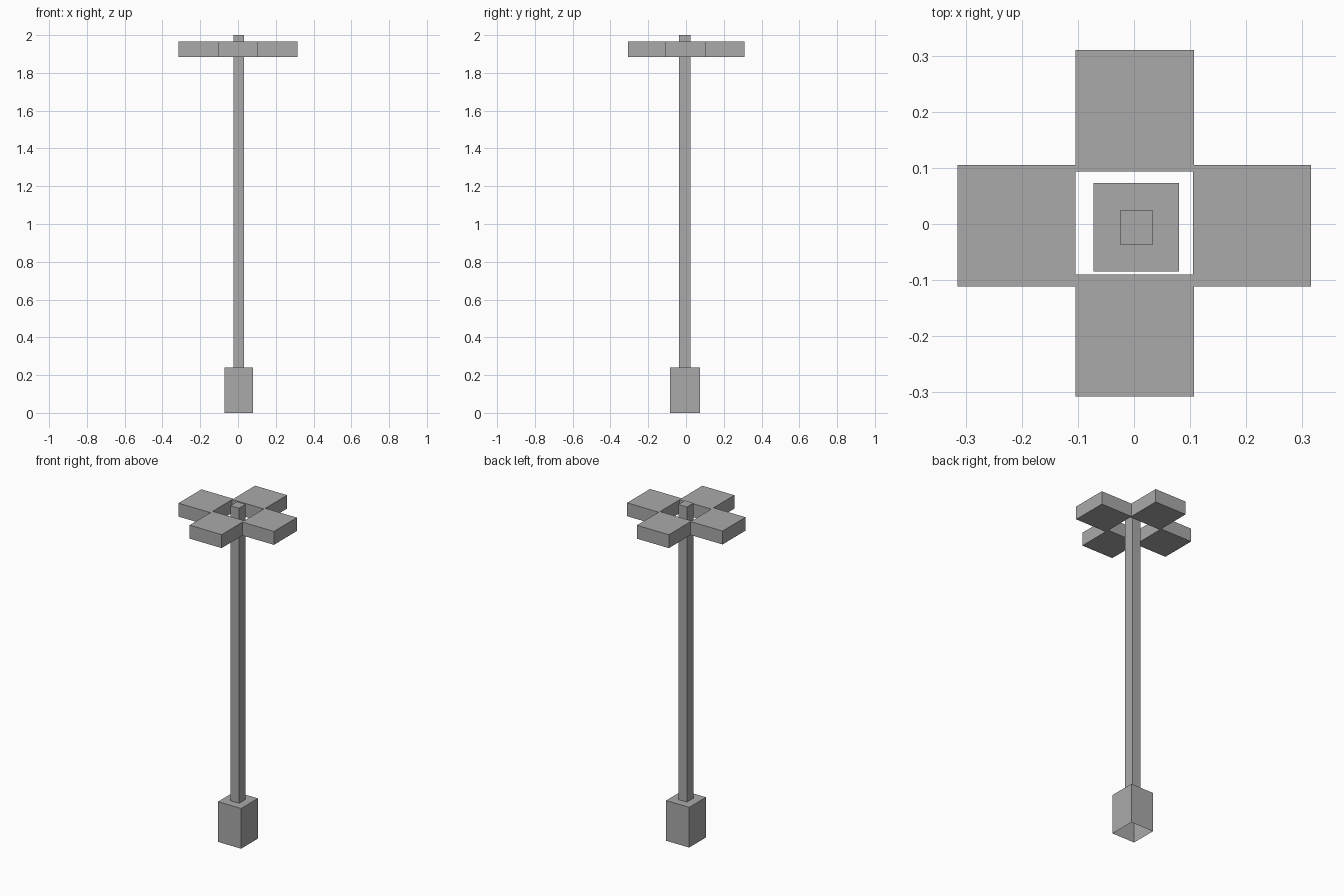
import bpy
import bmesh
from mathutils import Vector

cube = bpy.data.objects.get("Cube")
if cube:
    bpy.data.objects.remove(cube, do_unlink=True)

# Single flat grey
GREY = (0.4, 0.4, 0.4, 1.0)
grey = bpy.data.materials.new("plain grey")
grey.use_nodes = True
grey.diffuse_color = GREY
bsdf = next(n for n in grey.node_tree.nodes if n.type == 'BSDF_PRINCIPLED')
bsdf.inputs["Base Color"].default_value = GREY


def box(name, low, high, open_bottom=False):
    """Flat-faced box between two opposite corners."""
    low, high = Vector(low), Vector(high)
    bm = bmesh.new()
    bmesh.ops.create_cube(bm, size=1)
    bmesh.ops.scale(bm, vec=high - low, verts=bm.verts)
    bmesh.ops.translate(bm, vec=(low + high) / 2, verts=bm.verts)
    if open_bottom:
        bm.normal_update()
        under = [f for f in bm.faces if f.normal.z < -0.9]
        bmesh.ops.delete(bm, geom=under, context='FACES_ONLY')
    mesh = bpy.data.meshes.new(name)
    bm.to_mesh(mesh)
    bm.free()
    mesh.materials.append(grey)
    obj = bpy.data.objects.new(name, mesh)
    bpy.context.collection.objects.link(obj)
    return obj


# Footing, hollow underneath, with the square post on top
BASE_TOP = 0.24
box("base", (-0.072, -0.085, 0), (0.08, 0.073, BASE_TOP), open_bottom=True)
box("post", (-0.024, -0.037, BASE_TOP), (0.033, 0.025, 2.0))

# Four slabs in a cross around the post
SLAB_LOW, SLAB_HIGH = 1.885, 1.965
slabs = {
    "left_slab": ((0.105, -0.111), (0.315, 0.105)),
    "right_slab": ((-0.315, -0.111), (-0.104, 0.105)),
    "back_slab": ((-0.104, 0.094), (0.107, 0.31)),
    "front_slab": ((-0.104, -0.307), (0.107, -0.09)),
}
for name, (low, high) in slabs.items():
    box(name, (*low, SLAB_LOW), (*high, SLAB_HIGH))
